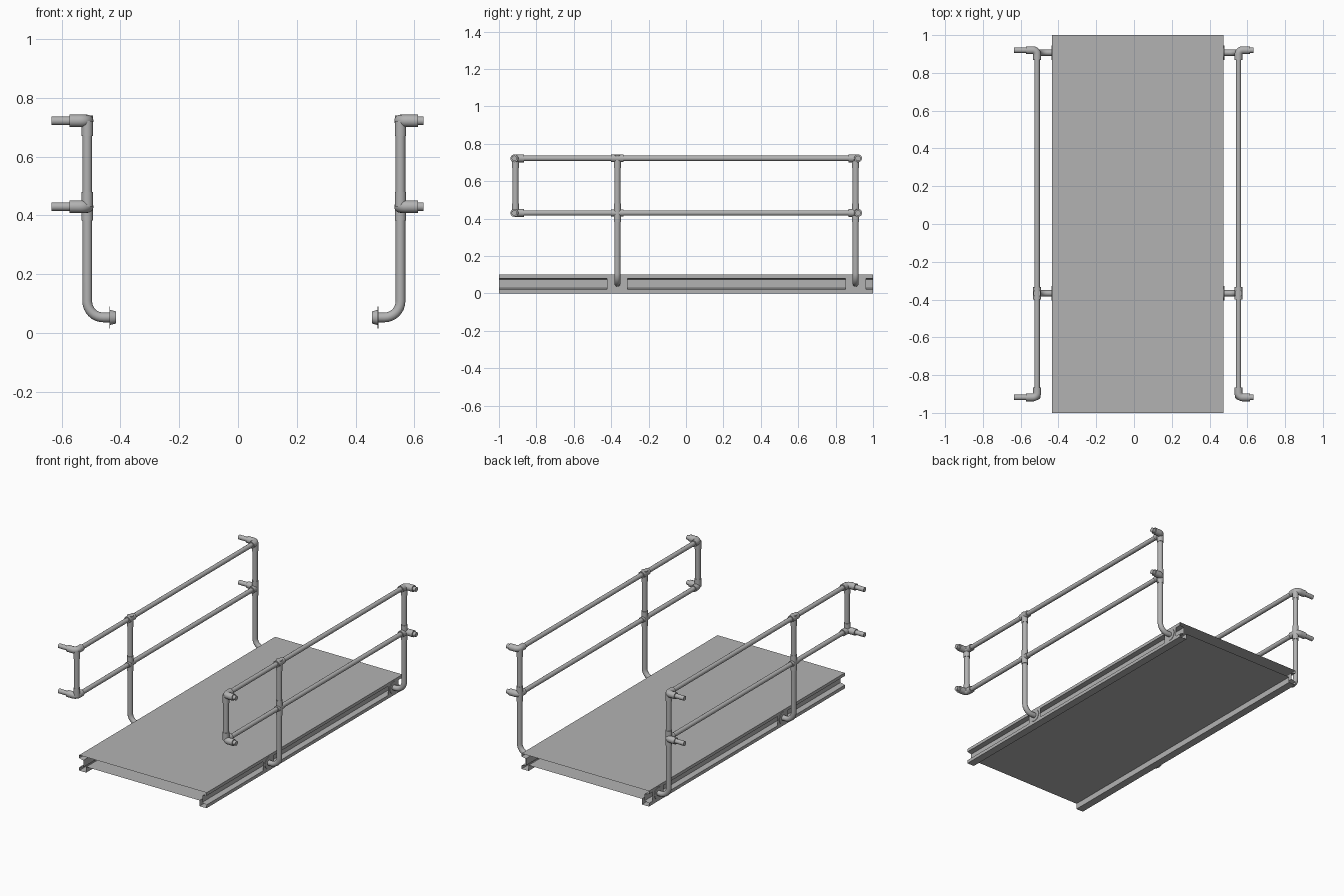
import bpy, bmesh, math
from mathutils import Vector

if "Cube" in bpy.data.objects:
    bpy.data.objects.remove(bpy.data.objects["Cube"], do_unlink=True)

steel = bpy.data.materials.new("grey_steel")
steel.use_nodes = True
GREY = (0.45, 0.45, 0.45, 1)
steel.diffuse_color = GREY
steel.node_tree.nodes["Principled BSDF"].inputs["Base Color"].default_value = GREY

CX = 0.02          # centre line of the deck
HALF = 0.455       # half width of the deck
POST = 0.533       # distance of the railing from the centre line
TOP, MID, FOOT = 0.722, 0.43, 0.053
PIPE, RAIL, FIT = 0.0165, 0.0145, 0.021
FRONT, CENTRE, BACK = -0.912, -0.367, 0.907


def finish(name, bm, smooth=True):
    bmesh.ops.recalc_face_normals(bm, faces=bm.faces)
    mesh = bpy.data.meshes.new(name)
    bm.to_mesh(mesh)
    bm.free()
    mesh.materials.append(steel)
    obj = bpy.data.objects.new(name, mesh)
    bpy.context.collection.objects.link(obj)
    if smooth:
        bpy.ops.object.select_all(action='DESELECT')
        obj.select_set(True)
        bpy.context.view_layer.objects.active = obj
        bpy.ops.object.shade_smooth_by_angle(angle=math.radians(40))
    return obj


def rounded(a, corner, b, radius, steps=8):
    """Path from a to b with a right-angled corner rounded off."""
    a, corner, b = Vector(a), Vector(corner), Vector(b)
    u, v = (a - corner).normalized(), (b - corner).normalized()
    hub = corner + (u + v) * radius
    path = [a]
    for i in range(steps + 1):
        t = math.pi / 2 * i / steps
        path.append(hub - v * radius * math.cos(t) - u * radius * math.sin(t))
    return path + [b]


def tube(bm, path, radius, end_radius=None, sides=20):
    """Capped round pipe swept along a flat path."""
    path = [Vector(p) for p in path]
    first = (path[1] - path[0]).normalized()
    last = (path[-1] - path[-2]).normalized()
    normal = first.cross(last)
    if normal.length < 1e-4:
        normal = first.orthogonal()
    normal.normalize()
    rings = []
    for i, p in enumerate(path):
        before = (p - path[i - 1]).normalized() if i else first
        after = (path[i + 1] - p).normalized() if i < len(path) - 1 else last
        side = normal.cross((before + after).normalized())
        r = end_radius if end_radius and i else radius
        rings.append([bm.verts.new(p + r * (normal * math.cos(k * math.tau / sides)
                                            + side * math.sin(k * math.tau / sides)))
                      for k in range(sides)])
    for lower, upper in zip(rings, rings[1:]):
        for k in range(sides):
            n = (k + 1) % sides
            bm.faces.new((lower[k], lower[n], upper[n], upper[k]))
    bm.faces.new(rings[0])
    bm.faces.new(rings[-1])


# Deck: open-ended sheet section with grooved side rails and feet
half = [(HALF, 0.1), (HALF, 0.08), (0.425, 0.074), (0.425, 0.03),
        (HALF, 0.021), (HALF, 0), (0.405, 0), (0.405, 0.037)]
section = half + [(-x, z) for x, z in reversed(half)]
bm = bmesh.new()
ends = [[bm.verts.new((CX + x, y, z)) for x, z in section] for y in (-1, 1)]
for k in range(len(section)):
    n = (k + 1) % len(section)
    bm.faces.new((ends[0][k], ends[0][n], ends[1][n], ends[1][k]))
finish("deck", bm, smooth=False)

for label, s in (("left", 1), ("right", -1)):
    def at(d, y, z):
        return Vector((CX + s * d, y, z))

    # Flush plates closing the groove behind each foot
    bm = bmesh.new()
    for y in (CENTRE, BACK):
        bm.faces.new([bm.verts.new(at(HALF, y + dy, z)) for dy, z in
                      ((-0.055, 0.021), (0.055, 0.021), (0.055, 0.08), (-0.055, 0.08))])
    finish(label + "_groove_plates", bm, smooth=False)

    # Posts: two bend inward to the deck, the front one hangs between rails
    for name, y in (("centre", CENTRE), ("back", BACK)):
        bm = bmesh.new()
        tube(bm, rounded(at(POST, y, TOP), at(POST, y, FOOT),
                         at(HALF, y, FOOT), 0.055), PIPE)
        finish(f"{label}_{name}_post", bm)
        bm = bmesh.new()
        tube(bm, [at(HALF, y, FOOT), at(HALF + 0.003, y, FOOT)], 0.038)
        tube(bm, [at(HALF, y, FOOT), at(HALF - 0.019, y, FOOT)], 0.026, 0.021)
        finish(f"{label}_{name}_foot_flange", bm)
    bm = bmesh.new()
    tube(bm, [at(POST, FRONT, MID), at(POST, FRONT, TOP)], PIPE)
    finish(label + "_front_post", bm)

    # Rails, corner elbows and outward stubs
    tip = 0.612 if s > 0 else 0.655
    for name, z in (("top", TOP), ("middle", MID)):
        bm = bmesh.new()
        tube(bm, [at(POST, -0.88, z), at(POST, 0.88, z)], RAIL)
        finish(f"{label}_{name}_rail", bm)
        for end, y, inner in (("front", -0.918, -0.865), ("back", 0.92, 0.868)):
            bm = bmesh.new()
            tube(bm, rounded(at(POST, inner, z), at(POST, y, z),
                             at(0.593, y, z), 0.024), FIT)
            finish(f"{label}_{name}_{end}_elbow", bm)
            bm = bmesh.new()
            tube(bm, [at(0.58, y, z), at(tip, y, z)], RAIL)
            finish(f"{label}_{name}_{end}_stub", bm)

    # Collars where posts meet rails
    bm = bmesh.new()
    for y in (FRONT, CENTRE, BACK):
        low = MID if y == FRONT else MID - 0.047
        tube(bm, [at(POST, y, low), at(POST, y, MID + 0.05)], 0.0195)
        top = TOP + 0.018 if y == CENTRE else TOP
        tube(bm, [at(POST, y, TOP - 0.052), at(POST, y, top)], 0.0195)
    for z, r in ((TOP, FIT), (MID, 0.018)):
        tube(bm, [at(POST, CENTRE - 0.033, z), at(POST, CENTRE + 0.033, z)], r)
    finish(label + "_collars", bm)
